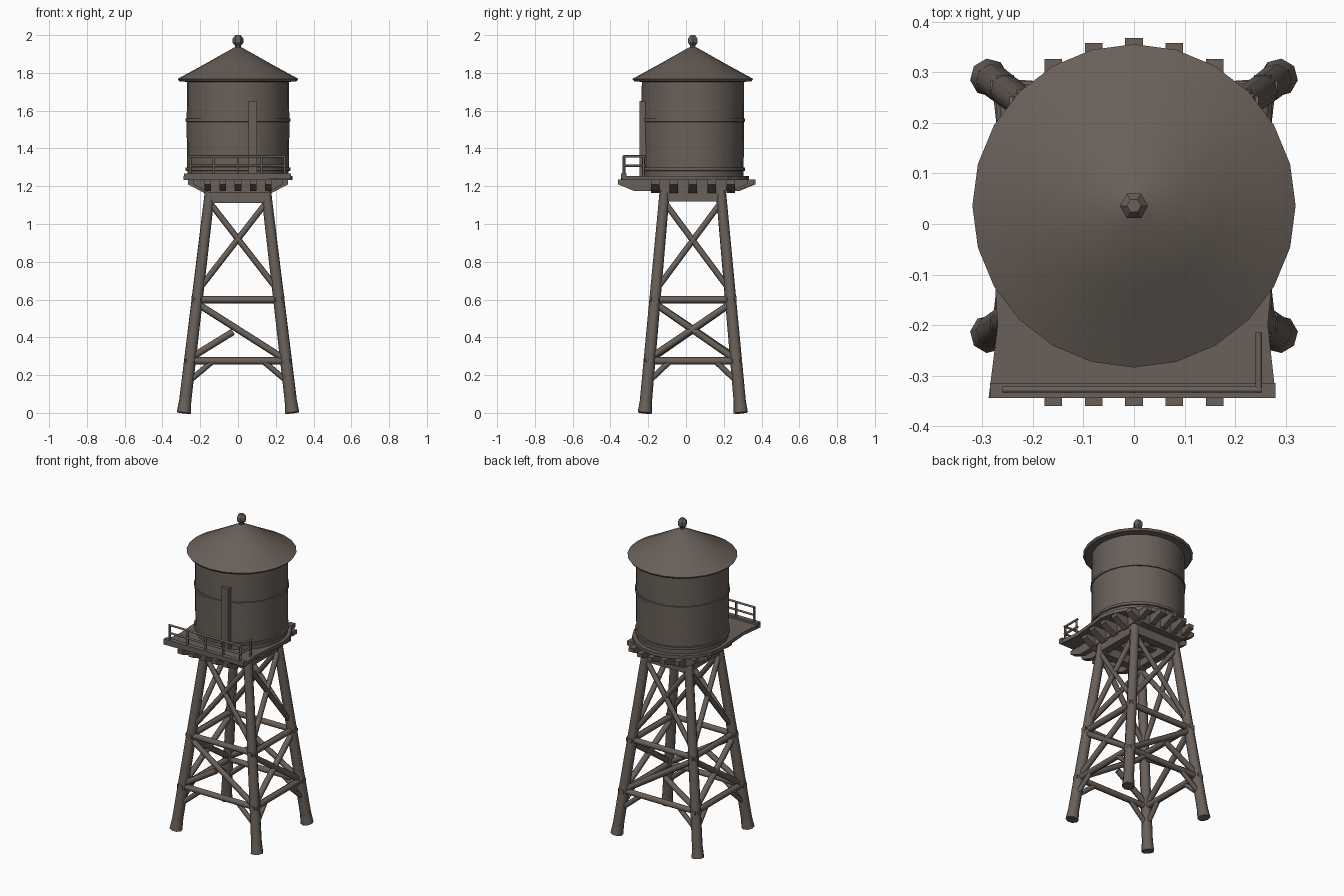
import bpy, bmesh, math
from mathutils import Vector

if "Cube" in bpy.data.objects:
    bpy.data.objects.remove(bpy.data.objects["Cube"])

CY = 0.036  # y of the tower and tank axis
wood = bpy.data.materials.new("weathered brown")
wood.diffuse_color = (0.142, 0.116, 0.099, 1)
wood.use_nodes = True
wood.node_tree.nodes["Principled BSDF"].inputs["Base Color"].default_value = wood.diffuse_color


def finish(name, bm, smooth=None):
    bmesh.ops.recalc_face_normals(bm, faces=bm.faces)
    me = bpy.data.meshes.new(name)
    bm.to_mesh(me)
    bm.free()
    ob = bpy.data.objects.new(name, me)
    bpy.context.collection.objects.link(ob)
    me.materials.append(wood)
    if smooth:
        bpy.ops.object.select_all(action='DESELECT')
        ob.select_set(True)
        bpy.context.view_layer.objects.active = ob
        bpy.ops.object.shade_smooth_by_angle(angle=math.radians(smooth))
    return ob


def rod(bm, a, b, r1, r2=None, sides=6):
    """Add a tapered round pole from a to b."""
    a, b = Vector(a), Vector(b)
    d = b - a
    m = d.to_track_quat('Z', 'Y').to_matrix().to_4x4()
    m.translation = (a + b) / 2
    bmesh.ops.create_cone(bm, cap_ends=True, segments=sides, radius1=r1,
                          radius2=r2 or r1, depth=d.length, matrix=m)


def extrude(bm, pts, vec):
    """Add a solid made by sweeping the polygon pts along vec."""
    f = bm.faces.new([bm.verts.new(p) for p in pts])
    g = bmesh.ops.extrude_face_region(bm, geom=[f])
    bmesh.ops.translate(bm, vec=vec, verts=[v for v in g['geom'] if isinstance(v, bmesh.types.BMVert)])


def box(bm, lo, hi):
    extrude(bm, [(lo[0], lo[1], lo[2]), (hi[0], lo[1], lo[2]), (hi[0], hi[1], lo[2]), (lo[0], hi[1], lo[2])],
            (0, 0, hi[2] - lo[2]))


def lathe(name, prof, n, smooth):
    bm = bmesh.new()
    rings = []
    for r, z in prof:
        rings.append([bm.verts.new((r * math.cos(2 * math.pi * i / n),
                                    CY + r * math.sin(2 * math.pi * i / n), z)) for i in range(n)])
    for p, q in zip(rings, rings[1:]):
        for i in range(n):
            bm.faces.new((p[i], p[(i + 1) % n], q[(i + 1) % n], q[i]))
    bm.faces.new(rings[0])
    bm.faces.new(rings[-1])
    return finish(name, bm, smooth)


def leg(sx, sy, z):
    """Centre of a leg at height z."""
    t = z / 1.16
    return Vector((sx * (0.287 - 0.137 * t), CY + sy * (0.254 - 0.104 * t), z))


# Four splayed legs with flared feet
corners = [(-1, -1), (1, -1), (1, 1), (-1, 1)]
bm = bmesh.new()
for sx, sy in corners:
    rod(bm, leg(sx, sy, 0), leg(sx, sy, 1.19), 0.033, 0.027, 8)
    rod(bm, leg(sx, sy, 0), leg(sx, sy, 0.06), 0.038, 0.033, 8)
finish("legs", bm, 50)

# Horizontal beams and cross braces on each side
beams, braces = bmesh.new(), bmesh.new()
for i in range(4):
    a, b = corners[i], corners[(i + 1) % 4]
    if i == 2:
        a, b = b, a
    for z in (0.275, 0.6):
        p, q = leg(*a, z), leg(*b, z)
        e = (q - p).normalized() * 0.03
        rod(beams, p - e, q + e, 0.02)
    rod(braces, leg(*a, 1.12), leg(*b, 0.65), 0.016)
    rod(braces, leg(*b, 1.12), leg(*a, 0.65), 0.016)
    rod(braces, leg(*a, 0.58), leg(*b, 0.28), 0.018)
    end = leg(*b, 0.58)
    if i % 2 == 0:  # front and back have a half brace only
        end = leg(*a, 0.29).lerp(end, 0.48)
    rod(braces, leg(*a, 0.29), end, 0.018)
    # knee braces under the lower beam
    for s, t in ((a, b), (b, a)):
        rod(braces, leg(*s, 0.16), leg(*s, 0.27).lerp(leg(*t, 0.27), 0.23), 0.015)
finish("horizontal_beams", beams, 65)
finish("cross_braces", braces, 65)

# Square head frame on top of the legs
bm = bmesh.new()
for s in (-1, 1):
    y = CY + s * 0.15
    box(bm, (-0.16, y - 0.025, 1.11), (0.16, y + 0.025, 1.175))
    x = s * 0.145
    box(bm, (x - 0.025, CY - 0.16, 1.12), (x + 0.025, CY + 0.16, 1.18))
finish("head_frame", bm)


def joist(bm, axis, pos, lo, hi, z0, z1, w):
    """Add a joist with ends cut upwards."""
    c = 0.085
    prof = [(lo, z1), (lo, z1 - 0.025), (lo + c, z0), (hi - c, z0), (hi, z1 - 0.025), (hi, z1)]
    if axis == 'y':
        extrude(bm, [(pos - w / 2, t, z) for t, z in prof], (w, 0, 0))
    else:
        extrude(bm, [(t, pos - w / 2, z) for t, z in prof], (0, w, 0))


# Joists carrying the deck
bm = bmesh.new()
for x in (-0.16, -0.08, 0, 0.08, 0.16):
    joist(bm, 'y', x, -0.36, CY + math.sqrt(0.332 ** 2 - x * x), 1.175, 1.235, 0.035)
for dy in (-0.2, -0.1, 0.0, 0.1, 0.2):
    h = min(0.265, math.sqrt(0.31 ** 2 - dy * dy))
    joist(bm, 'x', CY + dy, -h, h, 1.165, 1.235, 0.045)
finish("deck_joists", bm)

# Deck: round at the back, a walkway at the front
bm = bmesh.new()
pts = [(-0.288, -0.345), (0.28, -0.335), (0.265, -0.2)]
for i in range(13):
    a = math.radians(-15 + 210 * i / 12)
    pts.append((0.29 * math.cos(a), CY + 0.297 * math.sin(a)))
pts.append((-0.27, -0.2))
extrude(bm, [(x, y, 1.232) for x, y in pts], (0, 0, 0.022))
box(bm, (-0.285, -0.345, 1.24), (0.28, -0.315, 1.268))
finish("deck", bm)

# Railing along the front and the right return
bm = bmesh.new()
FY, RX = -0.328, 0.247
for x in (-0.253, -0.128, 0, 0.125, RX):
    rod(bm, (x, FY, 1.25), (x, FY, 1.36), 0.007)
rod(bm, (RX, -0.225, 1.25), (RX, -0.225, 1.36), 0.007)
for z in (1.308, 1.358):
    rod(bm, (-0.26, FY, z), (RX + 0.006, FY, z), 0.007)
    rod(bm, (RX, FY, z), (RX, -0.215, z), 0.007)
finish("railing", bm, 65)

# Tank, its front plank, and hoops
lathe("tank", [(0.268, 1.24), (0.272, 1.5), (0.27, 1.765)], 24, 30)
for z in (1.29, 1.55):
    lathe("tank_hoop", [(0.268, z - 0.01), (0.277, z - 0.008), (0.277, z + 0.008), (0.268, z + 0.01)], 24, 30)
bm = bmesh.new()
box(bm, (0.055, -0.246, 1.25), (0.1, -0.2, 1.652))
finish("tank_plank", bm)

# Conical roof with a small finial
lathe("roof", [(0.265, 1.752), (0.31, 1.755), (0.32, 1.768), (0.17, 1.85), (0.02, 1.935)], 24, 40)
lathe("finial", [(0.016, 1.92), (0.016, 1.945), (0.028, 1.958), (0.028, 1.982), (0.014, 2.0)], 6, None)
